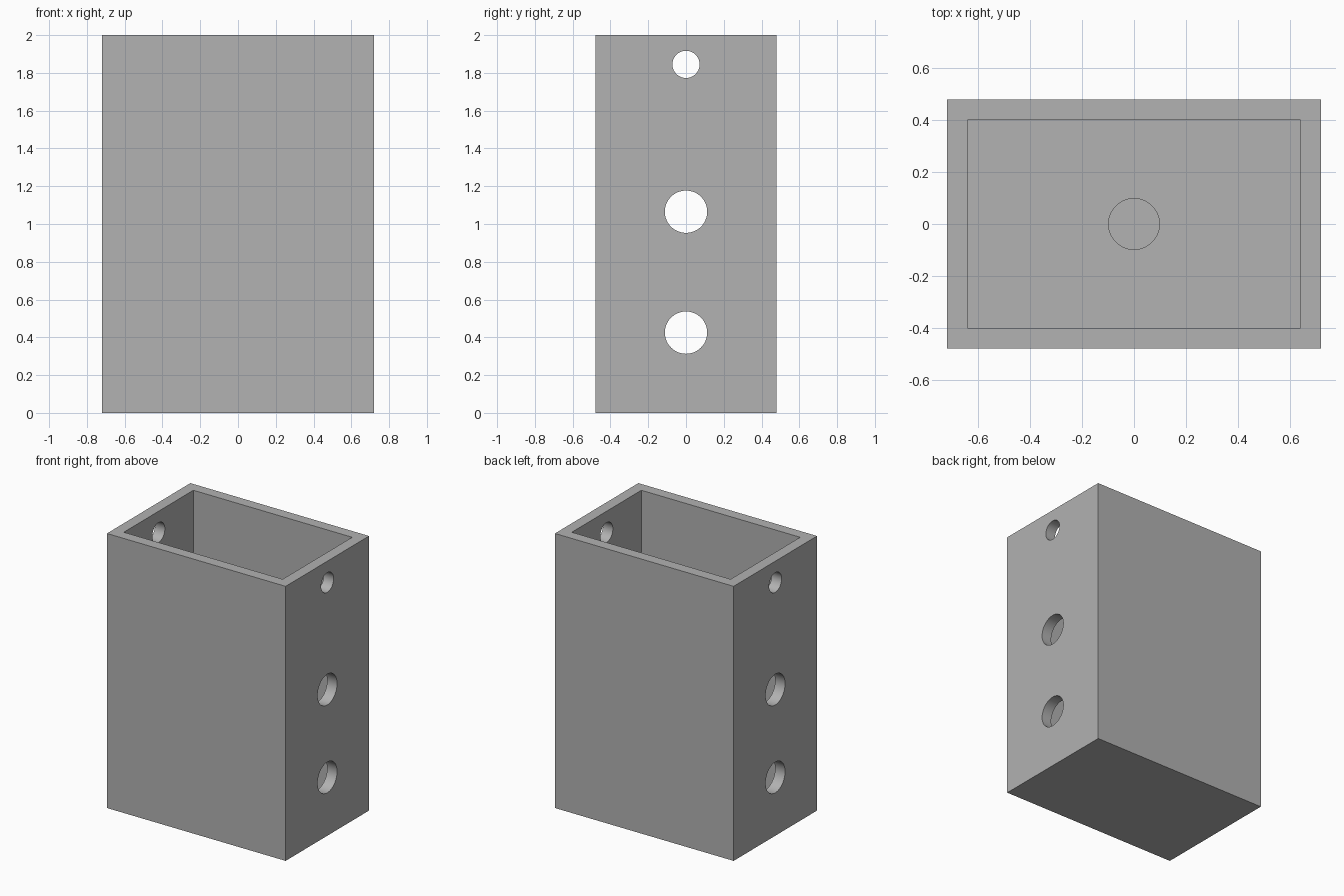
import bpy
import math

default = bpy.data.objects.get("Cube")
if default:
    bpy.data.objects.remove(default, do_unlink=True)

WIDTH, DEPTH, HEIGHT = 1.44, 0.96, 2.0
WALL = 0.08

grey = bpy.data.materials.new("plain grey")
grey.use_nodes = True
colour = (0.445, 0.445, 0.445, 1)
grey.diffuse_color = colour
grey.node_tree.nodes["Principled BSDF"].inputs["Base Color"].default_value = colour


def box(name, size, z_bottom):
    bpy.ops.mesh.primitive_cube_add(size=1, location=(0, 0, z_bottom + size[2] / 2))
    obj = bpy.context.object
    obj.name = name
    obj.scale = size
    bpy.ops.object.transform_apply(location=True, rotation=True, scale=True)
    obj.data.materials.append(grey)
    return obj


def cylinder(name, radius, length, z, along_x=False):
    bpy.ops.mesh.primitive_cylinder_add(
        vertices=64, radius=radius, depth=length, location=(0, 0, z),
        rotation=(0, math.pi / 2 if along_x else 0, 0))
    obj = bpy.context.object
    obj.name = name
    obj.data.materials.append(grey)
    return obj


def cut(target, cutter):
    mod = target.modifiers.new(cutter.name, "BOOLEAN")
    mod.operation = "DIFFERENCE"
    mod.solver = "EXACT"
    mod.object = cutter
    bpy.context.view_layer.objects.active = target
    bpy.ops.object.modifier_apply(modifier=mod.name)
    bpy.data.objects.remove(cutter, do_unlink=True)


# Open-topped box with an even wall
body = box("open_box", (WIDTH, DEPTH, HEIGHT), 0)
cut(body, box("cavity", (WIDTH - 2 * WALL, DEPTH - 2 * WALL, HEIGHT), WALL))

# Round holes straight through both side walls
for z, radius in ((0.425, 0.112), (1.065, 0.112), (1.845, 0.072)):
    cut(body, cylinder("side_hole", radius, WIDTH * 2, z, along_x=True))

# Shallow round recess in the floor
cut(body, cylinder("floor_recess", 0.098, WALL, WALL))

# Smooth hole walls, crisp box edges
bpy.ops.object.select_all(action="DESELECT")
body.select_set(True)
bpy.context.view_layer.objects.active = body
bpy.ops.object.shade_smooth_by_angle(angle=math.radians(30))
